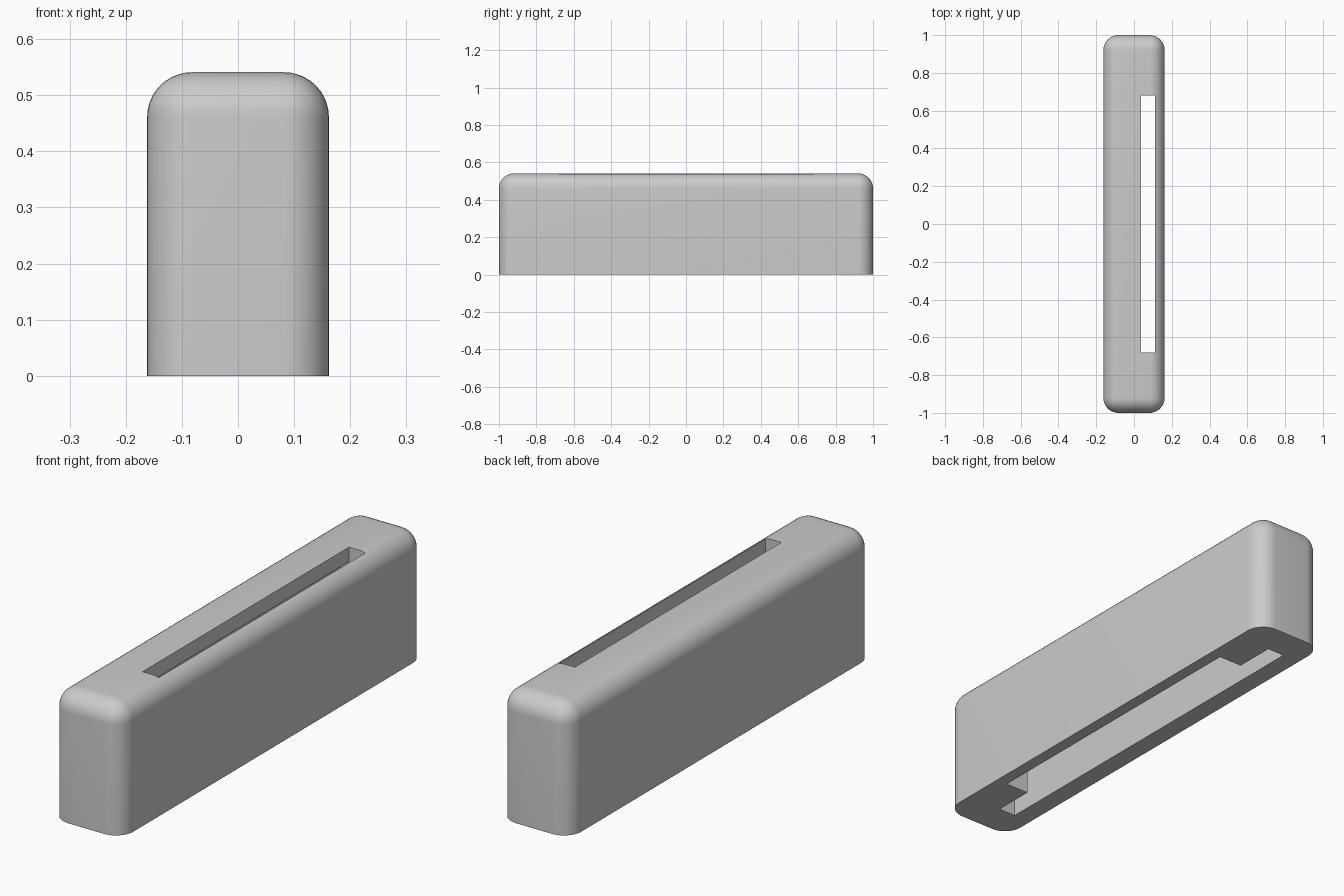
import bpy
import bmesh
from mathutils import Matrix, Vector

if "Cube" in bpy.data.objects:
    bpy.data.objects.remove(bpy.data.objects["Cube"], do_unlink=True)

grey = bpy.data.materials.new("light_grey")
grey.use_nodes = True
grey.diffuse_color = (0.6, 0.6, 0.6, 1)
grey.node_tree.nodes["Principled BSDF"].inputs["Base Color"].default_value = (0.6, 0.6, 0.6, 1)


def box(name, low, high, radius=0):
    """Box between two corners; a radius rounds every edge except the base."""
    low, high = Vector(low), Vector(high)
    bm = bmesh.new()
    bmesh.ops.create_cube(bm, size=1, matrix=Matrix.Translation((low + high) / 2)
                          @ Matrix.Diagonal((*(high - low), 1)))
    if radius:
        edges = [e for e in bm.edges if max(v.co.z for v in e.verts) > low.z + 0.01]
        bmesh.ops.bevel(bm, geom=edges, offset=radius, segments=10,
                        profile=0.5, affect='EDGES')
    mesh = bpy.data.meshes.new(name)
    bm.to_mesh(mesh)
    bm.free()
    mesh.materials.append(grey)
    obj = bpy.data.objects.new(name, mesh)
    bpy.context.collection.objects.link(obj)
    return obj


# Rounded cover with a flat, open base
cover = box("cover", (-0.162, -1, 0), (0.162, 1, 0.541), 0.08)

# Long pocket, wide bay beside it, and the narrow slot through the top
cutters = [
    box("pocket_cutter", (-0.08, -0.857, -0.1), (0, 0.857, 0.48)),
    box("bay_cutter", (-0.04, -0.68, -0.1), (0.11, 0.68, 0.48)),
    box("slot_cutter", (0.036, -0.68, 0.3), (0.11, 0.68, 0.7)),
]
for cutter in cutters:
    cut = cover.modifiers.new(cutter.name, 'BOOLEAN')
    cut.operation = 'DIFFERENCE'
    cut.solver = 'EXACT'
    cut.object = cutter

# Apply the cuts and shade the rounded edges smooth
bpy.ops.object.select_all(action='DESELECT')
bpy.context.view_layer.objects.active = cover
cover.select_set(True)
for cutter in cutters:
    bpy.ops.object.modifier_apply(modifier=cutter.name)
    bpy.data.objects.remove(cutter, do_unlink=True)
bpy.ops.object.shade_smooth_by_angle()
